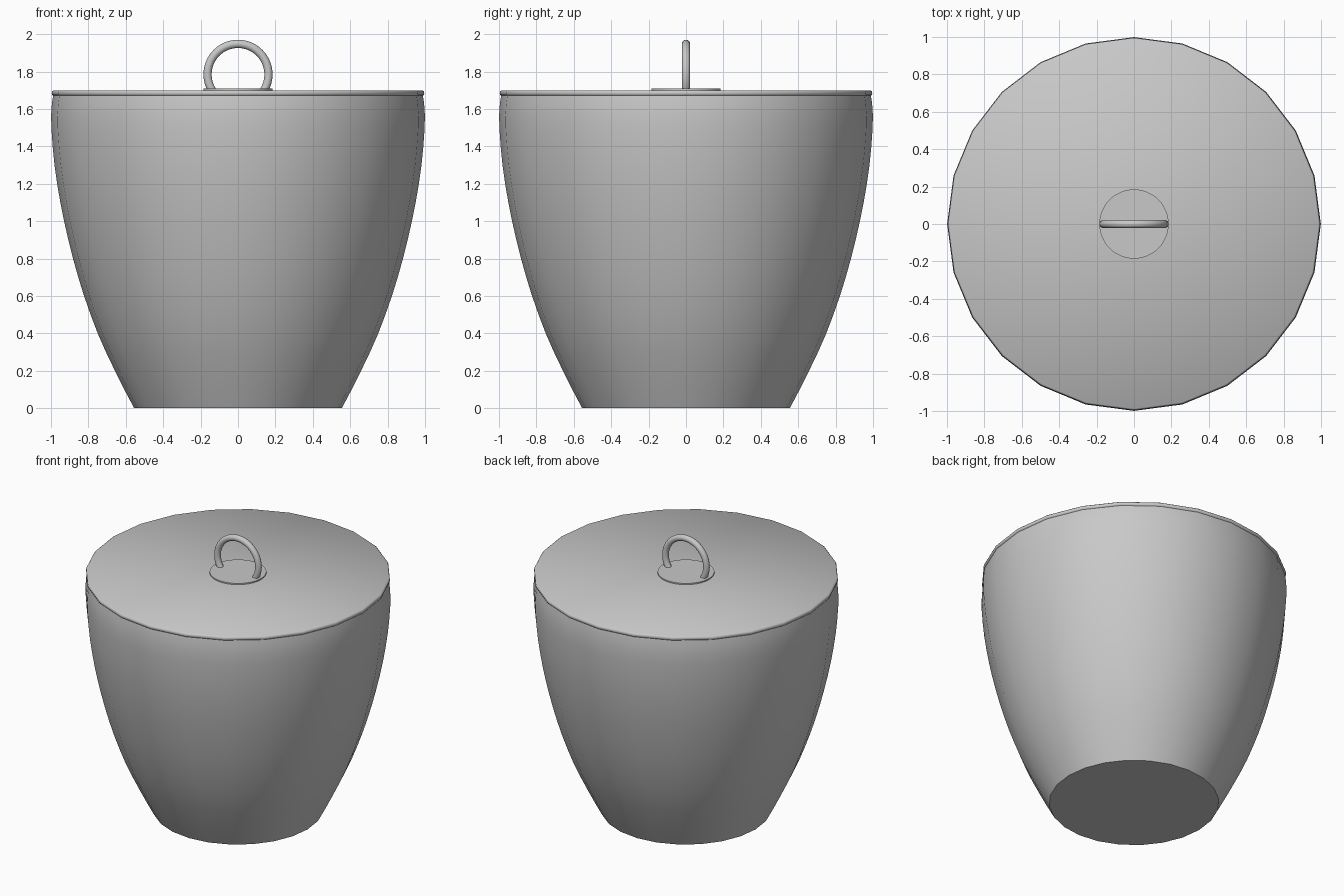
import bpy, bmesh, math

if "Cube" in bpy.data.objects:
    bpy.data.objects.remove(bpy.data.objects["Cube"])

SIDES = 24

grey = bpy.data.materials.new("warm_grey")
grey.diffuse_color = (0.58, 0.58, 0.58, 1)
grey.use_nodes = True
grey.node_tree.nodes["Principled BSDF"].inputs["Base Color"].default_value = grey.diffuse_color


def finish(name, bm, angle=40):
    bmesh.ops.recalc_face_normals(bm, faces=bm.faces)
    mesh = bpy.data.meshes.new(name)
    bm.to_mesh(mesh)
    bm.free()
    mesh.materials.append(grey)
    obj = bpy.data.objects.new(name, mesh)
    bpy.context.collection.objects.link(obj)
    bpy.ops.object.select_all(action='DESELECT')
    obj.select_set(True)
    bpy.context.view_layer.objects.active = obj
    bpy.ops.object.shade_smooth_by_angle(angle=math.radians(angle))
    return obj


def skin(bm, loops):
    """Bridge equal vertex loops and cap both ends."""
    rings = [[bm.verts.new(p) for p in loop] for loop in loops]
    for a, b in zip(rings, rings[1:]):
        n = len(a)
        for i in range(n):
            bm.faces.new((a[i], a[(i + 1) % n], b[(i + 1) % n], b[i]))
    bm.faces.new(rings[0][::-1])
    bm.faces.new(rings[-1])


def lathe(name, profile, sides=SIDES, angle=40):
    bm = bmesh.new()
    step = 2 * math.pi / sides
    skin(bm, [[(r * math.cos(i * step), r * math.sin(i * step), z)
               for i in range(sides)] for r, z in profile])
    return finish(name, bm, angle)


# Tapered pot body with a gently curved wall
lathe("pot_body", [
    (0.555, 0), (0.608, 0.1), (0.658, 0.2), (0.706, 0.3), (0.75, 0.4),
    (0.788, 0.5), (0.823, 0.6), (0.854, 0.7), (0.882, 0.8), (0.907, 0.9),
    (0.93, 1.0), (0.95, 1.1), (0.967, 1.2), (0.981, 1.3), (0.991, 1.4),
    (0.998, 1.5), (0.999, 1.57), (0.995, 1.63), (0.988, 1.675)])

# Thin lid with a rounded rim
lathe("lid", [(0.985, 1.67), (0.993, 1.674), (0.996, 1.684),
              (0.994, 1.694), (0.987, 1.70)], angle=50)

# Small round plate under the handle
lathe("handle_plate", [(0.185, 1.695), (0.185, 1.709)], sides=48)

# Ring handle: a round tube swept along an arc, its feet sunk in the plate
R, TUBE, CENTRE_Z, START = 0.163, 0.022, 1.785, math.radians(-32)
bm = bmesh.new()
loops = []
for i in range(33):
    a = START + (math.pi - 2 * START) * i / 32
    loop = []
    for j in range(16):
        t = 2 * math.pi * j / 16
        r = R + TUBE * math.cos(t)
        loop.append((r * math.cos(a), TUBE * math.sin(t), CENTRE_Z + r * math.sin(a)))
    loops.append(loop)
skin(bm, loops)
finish("ring_handle", bm)
